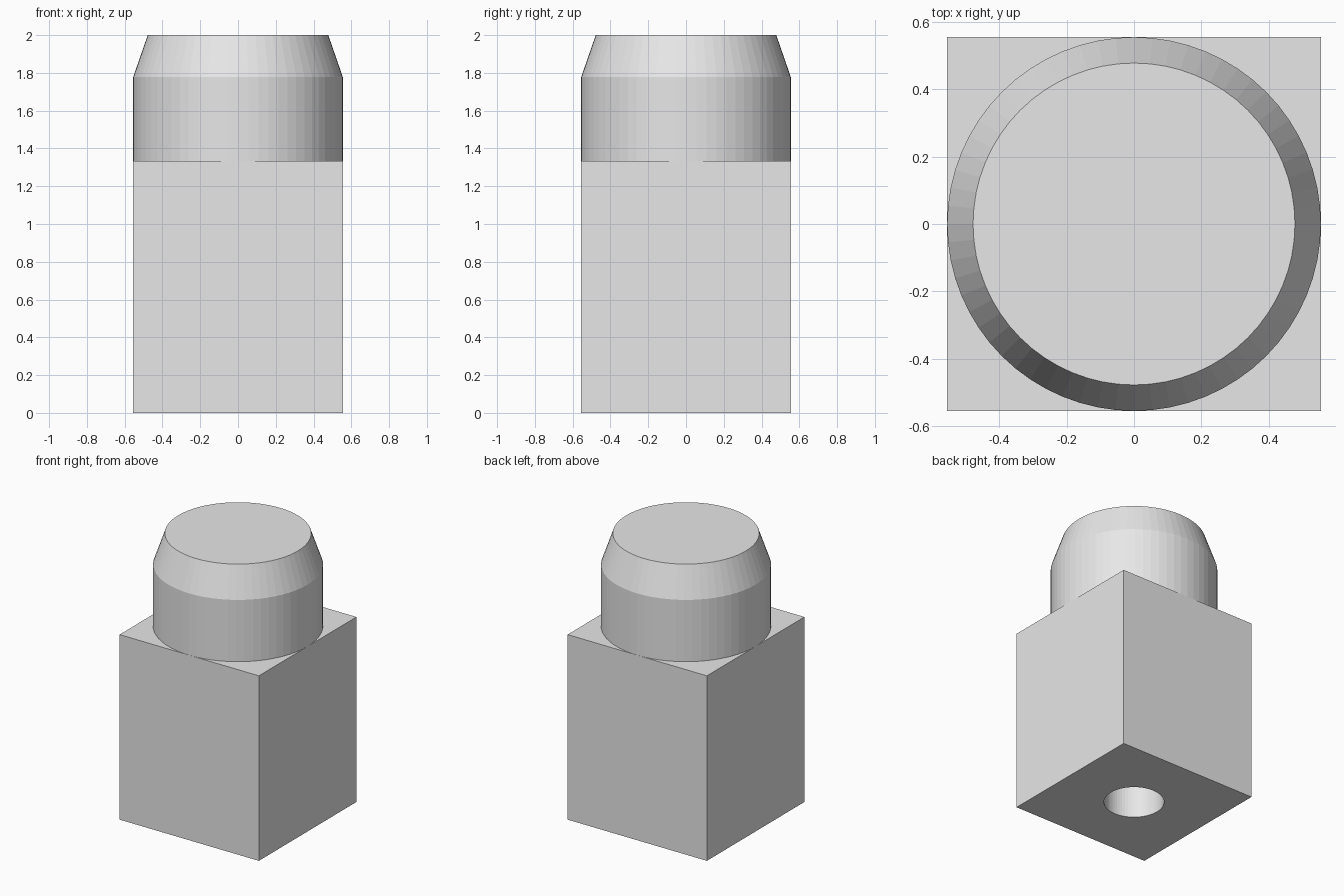
import bpy
import bmesh
import math

cube = bpy.data.objects.get("Cube")
if cube:
    bpy.data.objects.remove(cube, do_unlink=True)

HALF = 0.555          # half width of the block and radius of the head
BLOCK_TOP = 1.333
SEGMENTS = 64

steel = bpy.data.materials.new("plain_grey")
steel.use_nodes = True
grey = (0.8, 0.8, 0.8, 1)
steel.diffuse_color = grey
steel.node_tree.nodes["Principled BSDF"].inputs["Base Color"].default_value = grey


def add_object(name, bm):
    bmesh.ops.recalc_face_normals(bm, faces=bm.faces)
    mesh = bpy.data.meshes.new(name)
    bm.to_mesh(mesh)
    bm.free()
    mesh.materials.append(steel)
    obj = bpy.data.objects.new(name, mesh)
    bpy.context.collection.objects.link(obj)
    return obj


def turned(name, profile):
    """Stack rings of (radius, height) and cap both ends."""
    bm = bmesh.new()
    rings = []
    for radius, z in profile:
        angles = [math.tau * i / SEGMENTS for i in range(SEGMENTS)]
        rings.append([bm.verts.new((radius * math.cos(a), radius * math.sin(a), z))
                      for a in angles])
    for low, high in zip(rings, rings[1:]):
        for i in range(SEGMENTS):
            j = (i + 1) % SEGMENTS
            bm.faces.new((low[i], low[j], high[j], high[i]))
    bm.faces.new(rings[0])
    bm.faces.new(rings[-1])
    return add_object(name, bm)


# Square block
bm = bmesh.new()
bmesh.ops.create_cube(bm, size=1)
bmesh.ops.scale(bm, vec=(2 * HALF, 2 * HALF, BLOCK_TOP), verts=bm.verts)
bmesh.ops.translate(bm, vec=(0, 0, BLOCK_TOP / 2), verts=bm.verts)
block = add_object("square_block", bm)

# Blind hole in the underside
cutter = turned("hole_cutter", [(0.2, -0.1), (0.2, 1.0)])
cutter.hide_render = True
cutter.hide_viewport = True
hole = block.modifiers.new("blind_hole", 'BOOLEAN')
hole.operation = 'DIFFERENCE'
hole.solver = 'EXACT'
hole.object = cutter

# Round head with a tapered lead-in
turned("round_head", [(HALF, BLOCK_TOP), (HALF, 1.778), (0.478, 2.0)])
